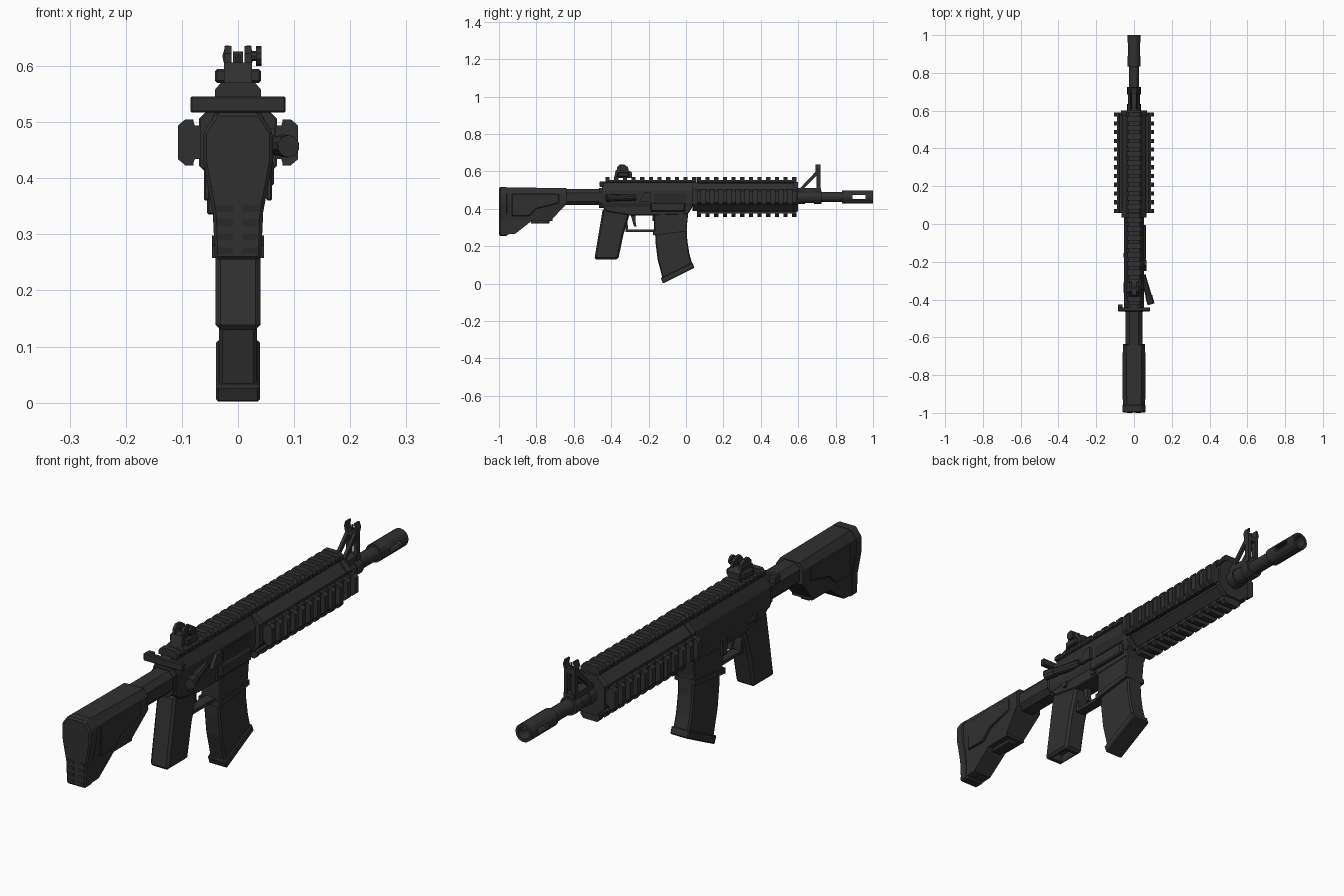
import bpy, bmesh, math
from mathutils import Matrix, Vector


def material(name, v):
    m = bpy.data.materials.new(name)
    m.diffuse_color = (v, v, v, 1)
    return m


BODY = material("charcoal", 0.03)
DARK = material("dark charcoal", 0.022)
CZ = 0.462  # bore height


def finish(name, bm, mat=BODY, bevel=0):
    bmesh.ops.recalc_face_normals(bm, faces=bm.faces)
    me = bpy.data.meshes.new(name)
    bm.to_mesh(me)
    bm.free()
    me.materials.append(mat)
    ob = bpy.data.objects.new(name, me)
    bpy.context.collection.objects.link(ob)
    if bevel:
        b = ob.modifiers.new("bevel", 'BEVEL')
        b.width, b.segments, b.limit_method = bevel, 1, 'ANGLE'
    return ob


def add_prism(bm, pts, axis, a, b):
    """Extrude a profile: axis x takes (y,z), y takes (x,z)."""
    def put(p, d):
        return (d, p[0], p[1]) if axis == 'x' else (p[0], d, p[1])
    lo = [bm.verts.new(put(p, a)) for p in pts]
    hi = [bm.verts.new(put(p, b)) for p in pts]
    bm.faces.new(lo)
    bm.faces.new(hi[::-1])
    for i in range(len(pts)):
        j = (i + 1) % len(pts)
        bm.faces.new((lo[i], lo[j], hi[j], hi[i]))
    return lo + hi


def prism(name, pts, axis, a, b, mat=BODY, bevel=0):
    bm = bmesh.new()
    add_prism(bm, pts, axis, a, b)
    return finish(name, bm, mat, bevel)


def box(name, x0, x1, y0, y1, z0, z1, mat=BODY, bevel=0):
    return prism(name, [(y0, z0), (y1, z0), (y1, z1), (y0, z1)], 'x', x0, x1, mat, bevel)


def mirrored(half):
    return half + [(-x, z) for x, z in reversed(half)]


def rod(name, p, q, r, n=12, r2=None, mat=BODY):
    p, q = Vector(p), Vector(q)
    bm = bmesh.new()
    m = Matrix.Translation((p + q) / 2) @ (q - p).to_track_quat('Z', 'Y').to_matrix().to_4x4()
    bmesh.ops.create_cone(bm, cap_ends=True, segments=n, radius1=r, radius2=r2 or r,
                          depth=(q - p).length, matrix=m)
    return finish(name, bm, mat)


def boolean(ob, cutter, op='DIFFERENCE'):
    cutter.hide_render = True
    cutter.hide_set(True)
    m = ob.modifiers.new("cut", 'BOOLEAN')
    m.object, m.operation, m.solver = cutter, op, 'EXACT'


def rail(name, y0, y1, teeth, angle=0):
    """Slotted accessory rail, turned around the bore."""
    bm = bmesh.new()
    vs = add_prism(bm, mirrored([(0.03, 0.055), (0.03, 0.077), (0.038, 0.08), (0.038, 0.09)]), 'y', y0, y1)
    pitch = (y1 - y0 - 0.022) / (teeth - 1)
    for i in range(teeth):
        y = y0 + i * pitch
        vs += add_prism(bm, mirrored([(0.041, 0.079), (0.041, 0.094), (0.03, 0.107)]), 'y', y, y + 0.022)
    bmesh.ops.transform(bm, verts=vs, matrix=Matrix.Translation((0, 0, 0.464)) @ Matrix.Rotation(angle, 4, 'Y'))
    return finish(name, bm)


# Shoulder stock: side outline intersected with the rear outline
stock = prism("stock", [(-0.985, 0.515), (-0.64, 0.51), (-0.635, 0.43), (-0.715, 0.345),
                        (-0.715, 0.335), (-0.825, 0.335), (-0.915, 0.265), (-0.985, 0.262)], 'x', -0.1, 0.1)
section = prism("stock_section_cutter", mirrored([(0.04, 0.25), (0.043, 0.34), (0.058, 0.43),
                                                  (0.058, 0.485), (0.037, 0.516)]), 'y', -1.1, -0.5)
boolean(stock, section, 'INTERSECT')
prism("butt_pad", mirrored([(0.041, 0.255), (0.045, 0.34), (0.062, 0.43), (0.062, 0.482), (0.038, 0.517)]),
      'y', -0.999, -0.955, BODY, 0.006)
for s in (-1, 1):
    for i in range(4):
        z = 0.265 + i * 0.025
        box("butt_pad_grip", s * 0.008, s * 0.037, -1.0, -0.99, z, z + 0.012, DARK)
    prism("stock_side_panel", [(-0.93, 0.36), (-0.84, 0.36), (-0.8, 0.4), (-0.68, 0.43), (-0.68, 0.48),
                               (-0.93, 0.48)], 'x', s * 0.05, s * 0.061, BODY, 0.003)
box("stock_lever", -0.02, 0.02, -0.83, -0.73, 0.32, 0.345, BODY, 0.004)
prism("buffer_tube", mirrored([(0.025, 0.42), (0.044, 0.44), (0.044, 0.485), (0.025, 0.506)]), 'y', -0.66, -0.44)
prism("tube_ring", mirrored([(0.028, 0.405), (0.048, 0.43), (0.048, 0.49), (0.028, 0.512)]), 'y', -0.465, -0.44)

# Receiver
prism("upper_receiver", mirrored([(0.045, 0.41), (0.052, 0.43), (0.052, 0.495), (0.032, 0.535)]), 'y', -0.45, 0.05)
prism("lower_receiver", [(-0.45, 0.45), (-0.45, 0.41), (-0.42, 0.385), (-0.3, 0.365), (-0.17, 0.365),
                         (0.01, 0.37), (0.035, 0.41), (0.035, 0.45)], 'x', -0.044, 0.044, BODY, 0.004)
prism("magazine_well", [(-0.17, 0.4), (-0.17, 0.265), (0.002, 0.285), (0.015, 0.4)], 'x', -0.042, 0.042, BODY, 0.004)
prism("magazine_well_lip", [(-0.177, 0.258), (0.006, 0.28), (0.006, 0.298), (-0.177, 0.28)], 'x', -0.046, 0.046)
box("ejection_port", 0.04, 0.054, -0.17, 0.0, 0.44, 0.485, DARK)
box("port_cover", 0.045, 0.064, -0.19, -0.005, 0.385, 0.432, BODY, 0.005)
prism("case_deflector", [(-0.25, 0.44), (-0.19, 0.44), (-0.19, 0.49), (-0.22, 0.49)], 'x', 0.045, 0.066)
rod("forward_assist", (0.045, -0.27, 0.46), (0.078, -0.38, 0.458), 0.017, 10)
rod("forward_assist_button", (0.078, -0.38, 0.458), (0.09, -0.425, 0.457), 0.02, 10)
box("bolt_catch", -0.055, -0.04, -0.18, -0.15, 0.335, 0.4, BODY, 0.003)
box("magazine_release", 0.04, 0.052, -0.2, -0.175, 0.375, 0.395)
for s in (-1, 1):
    rod("selector_pivot", (s * 0.04, -0.36, 0.405), (s * 0.052, -0.36, 0.405), 0.014, 10)
    rod("receiver_pin", (s * 0.04, 0.01, 0.405), (s * 0.048, 0.01, 0.405), 0.01, 8)
box("selector_lever", -0.056, -0.045, -0.365, -0.31, 0.4, 0.412)
box("charging_handle", -0.085, 0.085, -0.462, -0.442, 0.517, 0.546, BODY, 0.003)
box("charging_handle_latch", -0.085, -0.06, -0.45, -0.425, 0.52, 0.543)
box("charging_handle_shaft", -0.02, 0.02, -0.45, -0.36, 0.517, 0.545)

# Pistol grip with hollow base
grip = prism("pistol_grip", [(-0.445, 0.4), (-0.465, 0.28), (-0.49, 0.13), (-0.362, 0.13),
                             (-0.335, 0.26), (-0.3, 0.375)], 'x', -0.04, 0.04, BODY, 0.009)
boolean(grip, box("grip_hollow_cutter", -0.026, 0.026, -0.465, -0.385, 0.1, 0.16))

# Trigger and guard
prism("trigger_guard", [(-0.33, 0.38), (-0.322, 0.275), (-0.165, 0.275), (-0.165, 0.288),
                        (-0.31, 0.288), (-0.315, 0.38)], 'x', -0.02, 0.02)
prism("trigger", [(-0.3, 0.38), (-0.285, 0.33), (-0.278, 0.305), (-0.265, 0.305),
                  (-0.27, 0.335), (-0.272, 0.38)], 'x', -0.009, 0.009)

# Curved magazine
prism("magazine", [(-0.167, 0.32), (-0.163, 0.22), (-0.152, 0.13), (-0.125, 0.025), (0.035, 0.1),
                   (0.018, 0.16), (0.007, 0.23), (0.004, 0.32)], 'x', -0.034, 0.034, BODY, 0.006)
prism("magazine_base", [(-0.123, 0.0), (0.045, 0.085), (0.034, 0.113), (-0.135, 0.03)],
      'x', -0.039, 0.039, BODY, 0.004)

# Handguard with four rails, plus the rail over the receiver
octagon = mirrored([(0.032, 0.392), (0.064, 0.425), (0.064, 0.503), (0.032, 0.536)])
prism("handguard", octagon, 'y', 0.05, 0.59)
prism("handguard_cap", [(x * 1.08, 0.464 + (z - 0.464) * 1.08) for x, z in octagon], 'y', 0.575, 0.6)
prism("barrel_nut", [(x * 1.05, 0.464 + (z - 0.464) * 1.05) for x, z in octagon], 'y', 0.035, 0.06)
for i, side in enumerate(("top", "right", "bottom", "left")):
    rail(side + "_rail", 0.058, 0.59, 12, i * math.pi / 2)
rail("receiver_rail", -0.43, 0.055, 11)

# Barrel and slotted muzzle
for name, y0, y1, r in (("barrel", 0.58, 0.85, 0.027), ("gas_block_front", 0.685, 0.725, 0.036),
                        ("gas_block_rear", 0.59, 0.635, 0.036), ("gas_block_core", 0.63, 0.69, 0.031)):
    rod(name, (0, y0, CZ), (0, y1, CZ), r, 16)
muzzle = rod("muzzle_device", (0, 0.835, CZ), (0, 1.0, CZ), 0.035, 16)
boolean(muzzle, rod("bore_cutter", (0, 0.87, CZ), (0, 1.05, CZ), 0.024, 16))
boolean(muzzle, box("muzzle_slot_cutter", -0.1, 0.1, 0.89, 0.96, CZ - 0.011, CZ + 0.011))

# Front sight frame
box("front_sight_foot", -0.022, 0.022, 0.6, 0.722, 0.485, 0.51)
box("front_sight_head", -0.024, 0.024, 0.692, 0.718, 0.585, 0.606)
for s in (-1, 1):
    box("front_sight_post", s * 0.01, s * 0.024, 0.698, 0.718, 0.49, 0.6)
    prism("front_sight_strut", [(0.6, 0.5), (0.62, 0.5), (0.712, 0.592), (0.695, 0.6)], 'x', s * 0.01, s * 0.022)
    prism("front_sight_ear", [(s * 0.012, 0.6), (s * 0.024, 0.6), (s * 0.028, 0.618), (s * 0.022, 0.637),
                              (s * 0.015, 0.637), (s * 0.018, 0.618)], 'y', 0.692, 0.718)
rod("front_sight_pin", (0, 0.705, 0.6), (0, 0.705, 0.625), 0.004, 6)

# Rear sight
prism("rear_sight_base", [(-0.385, 0.565), (-0.29, 0.565), (-0.29, 0.595), (-0.31, 0.606), (-0.375, 0.606)],
      'x', -0.025, 0.025)
box("rear_sight_clamp", -0.041, 0.041, -0.365, -0.305, 0.57, 0.595, BODY, 0.004)
for s in (-1, 1):
    prism("rear_sight_ear", [(-0.37, 0.6), (-0.305, 0.6), (-0.31, 0.622), (-0.33, 0.636), (-0.355, 0.636),
                             (-0.368, 0.622)], 'x', s * 0.012, s * 0.024)
    box("aperture_side", s * 0.004, s * 0.009, -0.345, -0.33, 0.603, 0.625)
box("aperture_top", -0.009, 0.009, -0.345, -0.33, 0.62, 0.626)
rod("windage_shaft", (0.02, -0.337, 0.618), (0.036, -0.337, 0.618), 0.009, 8)
rod("windage_knob", (0.032, -0.337, 0.618), (0.042, -0.337, 0.618), 0.018, 10)
